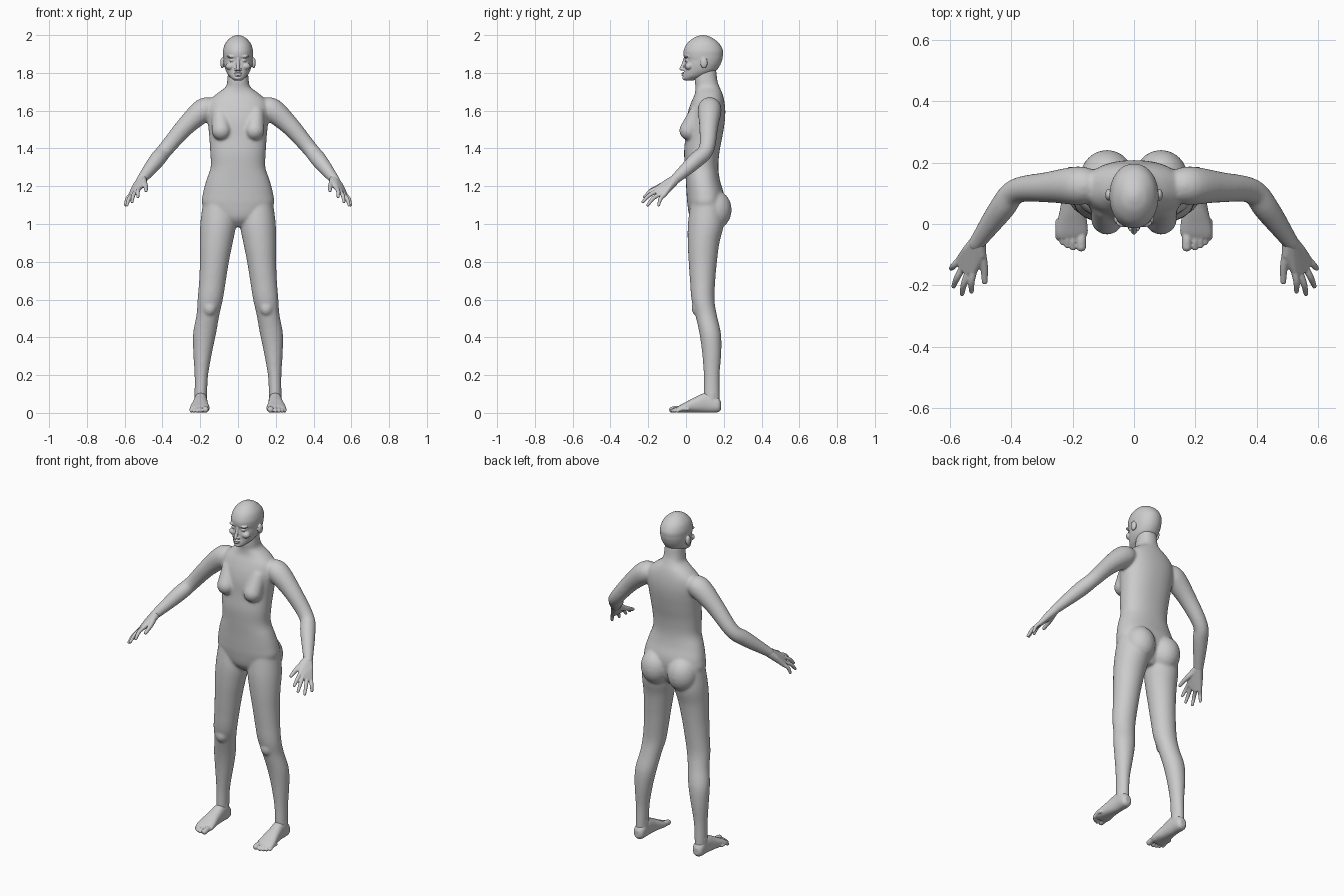
import bpy, bmesh, math
from mathutils import Vector, Matrix

X, Y, Z = Vector((1, 0, 0)), Vector((0, 1, 0)), Vector((0, 0, 1))


def spline(keys, steps=5):
    """Catmull-Rom interpolation of position and radii together."""
    k = [Vector(a) for a in keys]
    k = [k[0] * 2 - k[1]] + k + [k[-1] * 2 - k[-2]]
    out = []
    for a, b, c, d in zip(k, k[1:], k[2:], k[3:]):
        for i in range(steps):
            t = i / steps
            out.append(0.5 * (2 * b + (c - a) * t + (2 * a - 5 * b + 4 * c - d) * t * t
                              + (3 * b - a - 3 * c + d) * t ** 3))
    return out + [k[-2]]


def ball(bm, c, r):
    m = Matrix.Translation(c) @ Matrix.Diagonal((*r, 1))
    bmesh.ops.create_icosphere(bm, subdivisions=3, radius=1, matrix=m)


def loft(bm, keys, axes=None, power=2.0, sides=28):
    """Loft (x, y, z, ra, rb) sections; without axes the sections follow the path."""
    ks, rings = spline(keys), []
    e = 2 / power
    for i, k in enumerate(ks):
        c = Vector(k[:3])
        if axes:
            u, v = axes
        else:
            t = Vector(ks[min(i + 1, len(ks) - 1)][:3]) - Vector(ks[max(i - 1, 0)][:3])
            u = t.cross(Z).normalized()
            v = u.cross(t).normalized()
        ring = []
        for j in range(sides):
            a = math.tau * j / sides
            p, q = math.cos(a), math.sin(a)
            ring.append(bm.verts.new(c + u * (k[3] * math.copysign(abs(p) ** e, p))
                                     + v * (k[4] * math.copysign(abs(q) ** e, q))))
        rings.append(ring)
    for r, s in zip(rings, rings[1:]):
        for j in range(sides):
            n = (j + 1) % sides
            bm.faces.new((r[j], r[n], s[n], s[j]))
    bm.faces.new(rings[0])
    bm.faces.new(rings[-1])


def tube(bm, keys):
    """Round limb from (x, y, z, r) keys with rounded ends."""
    loft(bm, [(*k, k[3]) for k in keys])
    for k in (keys[0], keys[-1]):
        ball(bm, k[:3], (k[3],) * 3)


def hull(bm, balls):
    """Convex skin around spheres (x, y, z, r)."""
    vs = []
    for x, y, z, r in balls:
        for i in range(90):
            h = 1 - 2 * (i + 0.5) / 90
            w, a = math.sqrt(1 - h * h), i * 2.39996
            vs.append(bm.verts.new((x + r * w * math.cos(a), y + r * w * math.sin(a), z + r * h)))
    bmesh.ops.convex_hull(bm, input=vs)
    bmesh.ops.delete(bm, geom=[v for v in vs if v.is_valid and not v.link_faces], context='VERTS')


def mirror(bm):
    """Copy everything built so far to the other side."""
    d = bmesh.ops.duplicate(bm, geom=bm.verts[:] + bm.edges[:] + bm.faces[:])
    for g in d['geom']:
        if isinstance(g, bmesh.types.BMVert):
            g.co.x = -g.co.x


def outline(rows):
    """(z, half width, front y, back y) -> horizontal sections."""
    return [(0, (f + b) / 2, z, w, (b - f) / 2) for z, w, f, b in rows]


def fuse(name, bm, voxel, smooth):
    """Melt overlapping forms into one smooth skin."""
    bmesh.ops.recalc_face_normals(bm, faces=bm.faces[:])
    me = bpy.data.meshes.new(name)
    bm.to_mesh(me)
    bm.free()
    ob = bpy.data.objects.new(name, me)
    bpy.context.collection.objects.link(ob)
    m = ob.modifiers.new("skin", 'REMESH')
    m.mode, m.voxel_size, m.use_smooth_shade = 'VOXEL', voxel, True
    s = ob.modifiers.new("soften", 'SMOOTH')
    s.factor, s.iterations = 0.5, smooth


# Body: arms, legs, chest and seat in pairs, then the trunk and neck
bm = bmesh.new()
tube(bm, [(.13, .125, 1.615, .052), (.183, .125, 1.602, .063), (.28, .12, 1.515, .05),
          (.383, .108, 1.395, .041), (.432, .05, 1.335, .042), (.515, -.065, 1.23, .026)])
loft(bm, [(.10, .11, 1.12, .085, .085), (.105, .105, 1.0, .095, .095), (.115, .093, .9, .087, .084),
          (.125, .089, .8, .077, .075), (.135, .088, .7, .071, .067), (.147, .09, .6, .067, .061),
          (.159, .106, .52, .061, .057), (.177, .128, .42, .061, .057), (.187, .136, .32, .05, .051),
          (.194, .136, .2, .036, .042), (.197, .136, .1, .033, .042), (.197, .136, .05, .032, .042)], (X, Y))
ball(bm, (.15, .055, .555), (.034, .025, .04))
hull(bm, [(.088, .017, 1.495, .053), (.095, .06, 1.585, .045)])
ball(bm, (.088, .152, 1.075), (.088, .09, .105))
mirror(bm)
loft(bm, outline([(.985, .04, .06, .15), (1.03, .13, .022, .18), (1.10, .188, .008, .2),
                  (1.16, .186, .003, .2), (1.23, .168, -.001, .18), (1.30, .145, -.006, .171),
                  (1.38, .147, -.01, .177), (1.46, .152, -.004, .192), (1.54, .160, .0, .205),
                  (1.60, .165, .012, .208), (1.65, .153, .03, .203), (1.69, .112, .047, .193),
                  (1.725, .066, .05, .178), (1.76, .057, .046, .166), (1.82, .052, .05, .16)]),
     (X, Y), 2.25, 48)
fuse("body", bm, .0065, 12)

# Hands: palm, four fingers and a thumb
bm = bmesh.new()
hull(bm, [(.508, -.055, 1.237, .025), (.498, -.1, 1.222, .016), (.545, -.085, 1.2, .015),
          (.522, -.15, 1.19, .013), (.54, -.155, 1.173, .013), (.558, -.14, 1.157, .013),
          (.57, -.118, 1.152, .012)])
for knuckle, tip in (((.522, -.15, 1.19), (.53, -.22, 1.143)), ((.54, -.155, 1.173), (.561, -.228, 1.118)),
                     ((.558, -.14, 1.157), (.588, -.203, 1.1)), ((.57, -.118, 1.152), (.596, -.145, 1.1))):
    mid = Vector(knuckle).lerp(Vector(tip), .5) + Vector((.004, -.004, .006))
    tube(bm, [(*knuckle, .0115), (*mid, .0105), (*tip, .008)])
tube(bm, [(.502, -.085, 1.224, .018), (.489, -.14, 1.2, .013), (.487, -.188, 1.178, .0095)])
mirror(bm)
fuse("hands", bm, .0033, 4)

# Feet: heel to ball, then five toes
bm = bmesh.new()
loft(bm, [(.197, .186, .038, .016, .02), (.197, .168, .043, .032, .04), (.197, .11, .054, .035, .053),
          (.2, .05, .043, .041, .041), (.202, 0, .03, .05, .028), (.203, -.03, .022, .052, .02),
          (.205, -.047, .018, .045, .013)], (X, Z), 2.3)
tube(bm, [(.197, .136, .05, .033), (.197, .137, .105, .034)])
for x, y, r in ((.172, -.074, .016), (.199, -.076, .0105), (.217, -.07, .01), (.233, -.06, .0095), (.247, -.045, .009)):
    tube(bm, [(x, y + .055, .02, r), (x, y + .025, .021, r), (x, y, r + .001, r)])
mirror(bm)
fuse("feet", bm, .0035, 4)

# Head: brows, eyes, cheeks, nostrils and ears in pairs, then skull, nose, lips and chin
bm = bmesh.new()
for c, r in (((.031, .004, 1.887), (.028, .015, .008)), ((.031, .008, 1.867), (.015, .015, .011)),
             ((.04, .016, 1.835), (.026, .022, .02)), ((.011, -.013, 1.818), (.008, .011, .007)),
             ((.083, .095, 1.853), (.011, .019, .029))):
    ball(bm, c, r)
mirror(bm)
loft(bm, outline([(1.76, .02, -.006, .04), (1.77, .033, -.014, .065), (1.785, .049, -.014, .115),
                  (1.81, .064, -.01, .158), (1.84, .073, -.009, .18), (1.868, .077, -.006, .191),
                  (1.89, .079, -.013, .195), (1.92, .079, -.012, .195), (1.955, .068, .005, .177),
                  (1.983, .044, .037, .143), (1.996, .02, .067, .113), (2.0, .004, .086, .094)]), (X, Y), 2.1, 40)
tube(bm, [(0, -.004, 1.878, .008), (0, -.014, 1.845, .009), (0, -.025, 1.821, .0095)])
for c, r in (((0, -.012, 1.798), (.022, .012, .0055)), ((0, -.012, 1.788), (.018, .012, .0055)),
             ((0, -.006, 1.773), (.02, .014, .011))):
    ball(bm, c, r)
fuse("head", bm, .0028, 4)
